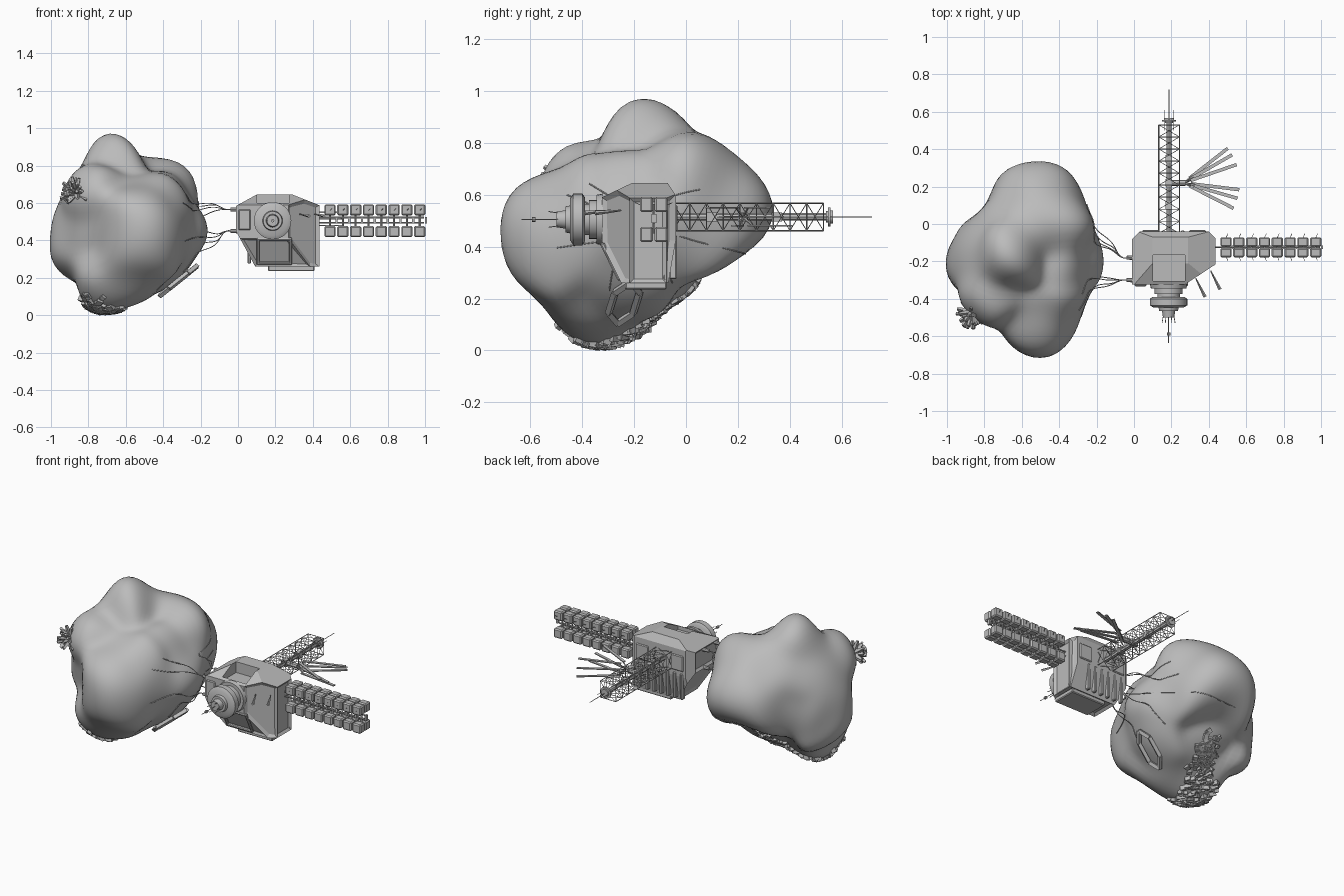
import bpy, bmesh, math, random
from mathutils import Vector, Matrix, Euler

random.seed(4)
cube = bpy.data.objects.get("Cube")
if cube:
    bpy.data.objects.remove(cube)

grey = bpy.data.materials.new("plain grey")
grey.use_nodes = True
grey.diffuse_color = (0.5, 0.5, 0.5, 1)
grey.node_tree.nodes["Principled BSDF"].inputs["Base Color"].default_value = (0.5, 0.5, 0.5, 1)


def finish(bm, name, smooth=None, bevel=0):
    """Turn a bmesh into a named object."""
    mesh = bpy.data.meshes.new(name)
    bmesh.ops.recalc_face_normals(bm, faces=bm.faces)
    bm.to_mesh(mesh)
    bm.free()
    obj = bpy.data.objects.new(name, mesh)
    bpy.context.collection.objects.link(obj)
    mesh.materials.append(grey)
    if bevel:
        mod = obj.modifiers.new("bevel", 'BEVEL')
        mod.width, mod.segments = bevel, 1
    if smooth:
        bpy.ops.object.select_all(action='DESELECT')
        obj.select_set(True)
        bpy.context.view_layer.objects.active = obj
        bpy.ops.object.shade_smooth_by_angle(angle=math.radians(smooth))
    return obj


def rod(bm, a, b, r, r2=None, seg=5):
    a, b = Vector(a), Vector(b)
    turn = (b - a).to_track_quat('Z', 'Y').to_matrix().to_4x4()
    bmesh.ops.create_cone(bm, cap_ends=True, segments=seg, radius1=r, radius2=r if r2 is None else r2,
                          depth=(b - a).length, matrix=Matrix.Translation((a + b) / 2) @ turn)


def box(bm, centre, size, turn=None):
    turn = turn or Matrix.Identity(4)
    bmesh.ops.create_cube(bm, size=1, matrix=Matrix.Translation(centre) @ turn @ Matrix.Diagonal((*size, 1)))


# Asteroid: radius blended between landmark points
CENTRE = Vector((-0.58, -0.2, 0.47))
LANDMARKS = [
    (-.66, -.185, .98), (-.78, -.2, .89), (-.86, -.2, .77), (-.94, -.2, .64), (-1, -.24, .45),
    (-.99, -.22, .29), (-.87, -.3, .18), (-.79, -.38, .05), (-.72, -.37, .02), (-.58, -.3, .05),
    (-.39, -.22, .14), (-.25, -.2, .27), (-.165, -.175, .47), (-.245, -.2, .62), (-.3, .08, .765),
    (-.36, -.2, .76), (-.66, -.31, .85), (-.82, -.44, .78), (-.87, -.48, .68), (-.55, -.5, .7),
    (-.52, -.66, .62), (-.53, -.715, .48), (-.55, -.7, .37), (-.6, -.58, .2), (-.68, -.45, .06),
    (-.6, -.215, .08), (-.55, .015, .235), (-.52, .21, .37), (-.5, .33, .485), (-.5, .3, .64),
    (-.42, .13, .79), (-.51, .015, .85), (-.62, -.1, .93), (-.66, .3, .5), (-.8, .1, .5),
    (-.96, -.07, .45), (-.9, -.4, .45), (-.77, -.5, .45), (-.66, -.645, .46), (-.34, -.62, .45),
    (-.27, -.46, .47), (-.225, 0, .45), (-.3, .21, .47), (-.395, .31, .5),
    (-.26, .1, .62), (-.52, -.17, .845), (-.36, -.5, .65), (-.72, .12, .72), (-.85, 0, .68)]
offsets = [Vector(p) - CENTRE for p in LANDMARKS]
dirs = [v.normalized() for v in offsets]
values = [v.length for v in offsets]


def radius(d):
    weights = [math.exp((d.dot(e) - 1) * 21) for e in dirs]
    return sum(w * v for w, v in zip(weights, values)) / sum(weights)


for step in range(14):
    errors = [v.length - radius(d) for v, d in zip(offsets, dirs)]
    values = [v + 0.7 * e for v, e in zip(values, errors)]


def on_rock(point, lift=0.0):
    """Move a point onto the rock surface, radially."""
    d = (Vector(point) - CENTRE).normalized()
    return CENTRE + d * (radius(d) + lift)


bm = bmesh.new()
bmesh.ops.create_icosphere(bm, subdivisions=5, radius=1)
for v in bm.verts:
    v.co = on_rock(CENTRE + v.co)
finish(bm, "asteroid", smooth=60)

# Block cluster under the rock
bm = bmesh.new()
start, end = Vector((-.75, -.41, .03)), Vector((-.56, 0, .22))
for i in range(280):
    t = random.random() ** 1.2
    spread = 0.1 * (1 - 0.45 * t)
    p = start.lerp(end, t) + Vector([random.uniform(-1, 1) for k in range(3)]) * spread
    p = on_rock(p)
    turn = (p - CENTRE).to_track_quat('Z', 'Y').to_matrix().to_4x4()
    turn = turn @ Euler((random.uniform(-.2, .2), random.uniform(-.2, .2), random.random())).to_matrix().to_4x4()
    s = random.uniform(.02, .032)
    box(bm, p, (s, s, .026), turn)
finish(bm, "rock_blocks")

# Spiky crystal cluster
bm = bmesh.new()
root = on_rock((-.87, -.48, .66), -.015)
out = (root - CENTRE).normalized()
for i in range(34):
    d = Vector([random.gauss(0, 1) for k in range(3)]).normalized() + out * .6
    rod(bm, root, root + d.normalized() * random.uniform(.07, .095), .02, .009, 4)
finish(bm, "crystal_spikes")

# Hexagonal hatch frame on the rock
bm = bmesh.new()
hub = on_rock((-.31, -.24, .175), .008)
along, across = Vector((.1, .025, .08)), Vector((0, .055, 0))
ring = [hub + along * math.cos(a) + across * math.sin(a) for a in [k * math.pi / 3 for k in range(6)]]
for a, b in zip(ring, ring[1:] + ring[:1]):
    rod(bm, a, b, .015, seg=4)
finish(bm, "hatch_frame")

# Spacecraft hull: a block chopped by sloping planes
bm = bmesh.new()
box(bm, (.212, -.182, .452), (.445, .285, .386))
CHOPS = [((0, -.325, .59), (0, -.055, .115)), ((0, -.04, .6), (0, .045, .03)),
         ((.43, 0, .59), (.055, 0, .14)), ((0, 0, .59), (-.055, 0, .1)),
         ((.43, -.22, 0), (.105, -.16, 0)), ((0, -.325, .41), (0, -.17, -.085)),
         ((0, 0, .43), (-.185, 0, -.1)), ((0, -.04, .42), (0, .17, -.03)),
         ((.43, -.07, 0), (1, 1, 0)), ((-.01, -.08, 0), (-1, 1, 0))]
for point, normal in CHOPS:
    bmesh.ops.bisect_plane(bm, geom=bm.verts[:] + bm.edges[:] + bm.faces[:],
                           plane_co=point, plane_no=normal, clear_outer=True)
    bmesh.ops.holes_fill(bm, edges=bm.edges, sides=0)
bmesh.ops.recalc_face_normals(bm, faces=bm.faces)
panels = [f for f in bm.faces if f.calc_area() > .012 and f.normal.z < .3 and abs(f.normal.y) < .97]
bmesh.ops.inset_individual(bm, faces=panels, thickness=.022, depth=-.012)
hull = finish(bm, "hull")

# Open bay in the roof
bm = bmesh.new()
box(bm, (.187, -.235, .63), (.17, .14, .11))
cutter = finish(bm, "bay_cutter")
cutter.hide_render = True
cutter.hide_set(True)
cutter.display_type = 'WIRE'
cut = hull.modifiers.new("bay", 'BOOLEAN')
cut.operation, cut.object = 'DIFFERENCE', cutter

# Hull fittings: belly tray, framed front panel, window, rear ribs
bm = bmesh.new()
box(bm, (.285, -.155, .25), (.25, .16, .03))
tilt = Euler((.46, 0, 0)).to_matrix().to_4x4()
for side in (-1, 1):
    box(bm, (.195 + side * .087, -.289, .342), (.016, .018, .16), tilt)
    box(bm, Vector((.195, -.289, .342)) + tilt @ Vector((0, 0, side * .072)), (.19, .018, .016), tilt)
box(bm, (.035, -.327, .51), (.065, .012, .11))
for i in range(6):
    box(bm, (.06 + .05 * i, -.05, .36), (.02, .03, .17))
for x in (.09, .34):
    box(bm, (x, -.04, .51), (.09, .015, .1))
finish(bm, "hull_fittings", bevel=.005)

# Docking port, turned around the y axis
bm = bmesh.new()
for y, y2, r, r2 in [(-.32, -.345, .1, .095), (-.34, -.375, .075, .075), (-.37, -.4, .06, .06),
                     (-.39, -.4, .085, .1), (-.4, -.435, .1, .1), (-.435, -.447, .1, .08),
                     (-.44, -.465, .055, .05), (-.46, -.5, .036, .03)]:
    rod(bm, (.185, y, .505), (.185, y2, .505), r, r2, 28)
finish(bm, "docking_port", smooth=35)
bm = bmesh.new()
rod(bm, (.185, -.48, .505), (.185, -.635, .505), .002)
rod(bm, (.185, -.58, .505), (.185, -.595, .505), .009, seg=8)
for k in range(6):
    a = k * math.pi / 3
    x, z = math.cos(a), math.sin(a)
    rod(bm, (.185 + .025 * x, -.47, .505 + .025 * z), (.185 + .035 * x, -.53, .505 + .035 * z), .002)
for x, y in ((.33, -.29), (.41, -.25)):
    rod(bm, (x, y, .54), (x + .05, y - .1, .53), .003, .009, 4)
finish(bm, "front_probes")

# Side array: four rows of bevelled cells on a spine
bm = bmesh.new()
for i in range(8):
    x = .492 + .0685 * i
    for y in (-.096, -.153):
        for z in (.447, .563):
            box(bm, (x, y, z), (.06, .05, .059))
finish(bm, "array_cells", bevel=.007)
bm = bmesh.new()
for z in (.493, .522):
    rod(bm, (.42, -.124, z), (.995, -.124, z), .005)
for i in range(8):
    x = .492 + .0685 * i
    rod(bm, (x, -.124, .45), (x, -.124, .565), .006)
    box(bm, (x + .034, -.124, .508), (.012, .02, .035))
    for s in (-1, 1):
        rod(bm, (x, -.124 + s * .05, .56), (x + .01, -.124 + s * .072, .57), .0015)
finish(bm, "array_spine")

# Rear truss with crossed braces
bm = bmesh.new()
corners = [(.132, .462), (.243, .462), (.243, .568), (.132, .568)]
bays = 9
ys = [-.05 + .58 * i / bays for i in range(bays + 1)]
for (x, z), (x2, z2) in zip(corners, corners[1:] + corners[:1]):
    rod(bm, (x, ys[0], z), (x, ys[-1], z), .0032, seg=4)
    for y in ys:
        rod(bm, (x, y, z), (x2, y, z2), .0024, seg=4)
    for y, y2 in zip(ys, ys[1:]):
        rod(bm, (x, y, z), (x2, y2, z2), .0016, seg=4)
        rod(bm, (x2, y, z2), (x, y2, z), .0016, seg=4)
rod(bm, (.187, -.05, .515), (.187, .54, .515), .014, seg=8)
for y in (.1, .22, .35):
    box(bm, (.187, y, .515), (.035, .04, .035))
finish(bm, "rear_truss")
bm = bmesh.new()
rod(bm, (.187, .53, .515), (.187, .718, .515), .002)
for y, r in ((.54, .022), (.548, .037), (.558, .025)):
    rod(bm, (.187, y, .515), (.187, y + .009, .515), r, seg=16)
for dx in (-.025, .025):
    rod(bm, (.187 + dx, .5, .515), (.187 + dx, .61, .515), .0015)
finish(bm, "rear_antenna")

# Fan of thin blades beside the truss
bm = bmesh.new()
hub = Vector((.265, .22, .515))
rod(bm, (.2, .22, .515), hub + Vector((.01, 0, 0)), .016, seg=8)
for i, angle in enumerate((38, 30, 19, -7, -16, -27)):
    a = math.radians(angle)
    d = Vector((math.cos(a), math.sin(a), 0))
    lift = Vector((0, 0, .035 * (i % 3 - 1)))
    turn = d.to_track_quat('X', 'Z').to_matrix().to_4x4()
    box(bm, hub + d * .17 + lift, (.26, .018, .006), turn)
    rod(bm, hub, hub + d * .06 + lift, .004)
finish(bm, "fan_blades")

# Tether nozzles and cables
nozzles = [(y, z) for y in (-.3, -.18) for z in (.45, .565)]
bm = bmesh.new()
for y, z in nozzles:
    rod(bm, (.02, y, z), (-.04, y, z), .014, .01, 8)
finish(bm, "tether_nozzles", smooth=35)


def cable(name, points):
    curve = bpy.data.curves.new(name, 'CURVE')
    curve.dimensions = '3D'
    curve.bevel_depth, curve.bevel_resolution, curve.resolution_u = .0025, 1, 6
    spline = curve.splines.new('BEZIER')
    spline.bezier_points.add(len(points) - 1)
    for knot, p in zip(spline.bezier_points, points):
        knot.co = p
        knot.handle_left_type = knot.handle_right_type = 'AUTO'
    curve.materials.append(grey)
    bpy.context.collection.objects.link(bpy.data.objects.new(name, curve))


# Each cable: nozzle index, landing point, far end along the rock
TETHERS = [(0, (-.22, -.33, .42), (-.38, -.4, .42)), (0, (-.22, -.28, .33), (-.28, -.3, .22)),
           (1, (-.24, -.36, .56), (-.36, -.4, .57)), (1, (-.24, -.3, .6), (-.3, -.36, .63)),
           (2, (-.2, -.1, .38), (-.3, -.06, .27)), (2, (-.2, -.08, .45), (-.6, .3, .35)),
           (3, (-.22, -.02, .52), (-.26, .1, .52)), (3, (-.22, -.1, .58), (-.28, .02, .6))]
for n, (which, land, far) in enumerate(TETHERS):
    y, z = nozzles[which]
    land, far = Vector(land), Vector(far)
    a = Vector((-.03, y, z))
    touch = on_rock(land, .003)
    sag = a.lerp(touch, .5) + Vector((0, 0, .015 if z > .5 else -.015))
    drape = [on_rock(land.lerp(far, t), .002) for t in (.25, .5, .75, 1)]
    cable(f"tether_{n + 1}", [a, a + Vector((-.03, 0, 0)), sag, touch] + drape)
